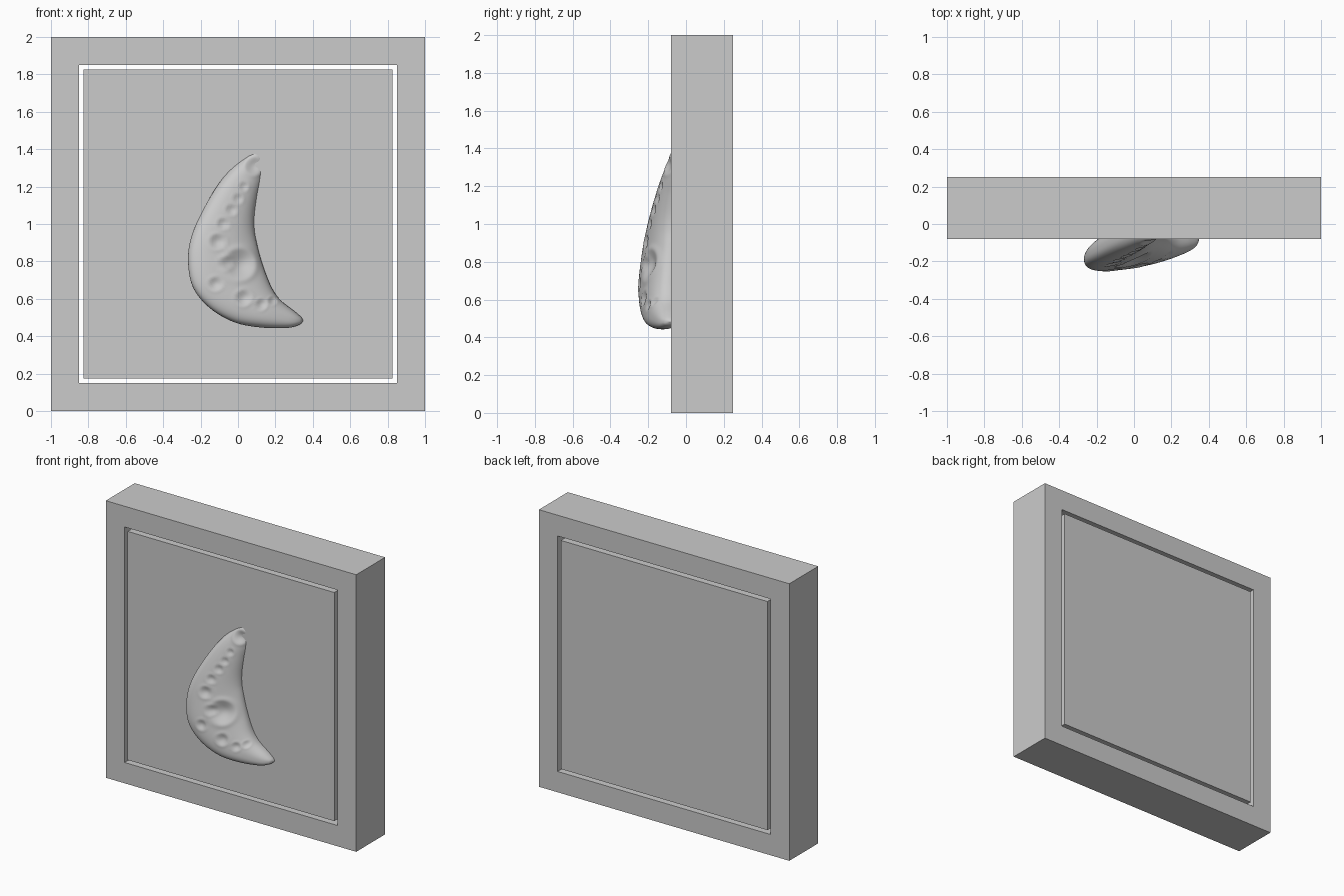
import bpy, bmesh, math
from mathutils import Vector

if "Cube" in bpy.data.objects:
    bpy.data.objects.remove(bpy.data.objects["Cube"])

FRONT, BACK = -0.08, 0.25


def make_object(name, bm):
    bmesh.ops.recalc_face_normals(bm, faces=bm.faces)
    me = bpy.data.meshes.new(name)
    bm.to_mesh(me)
    bm.free()
    ob = bpy.data.objects.new(name, me)
    bpy.context.collection.objects.link(ob)
    return ob


def square(bm, half, y):
    return [bm.verts.new((sx * half, y, 1 + sz * half))
            for sx, sz in ((-1, -1), (1, -1), (1, 1), (-1, 1))]


def bridge(bm, a, b):
    n = len(a)
    for i in range(n):
        j = (i + 1) % n
        bm.faces.new((a[i], a[j], b[j], b[i]))


# Square frame, open in the middle
bm = bmesh.new()
loops = [square(bm, 1.0, FRONT), square(bm, 1.0, BACK),
         square(bm, 0.85, BACK), square(bm, 0.85, FRONT)]
for i in range(4):
    bridge(bm, loops[i], loops[(i + 1) % 4])
make_object("frame", bm)

# Centre panel, separated from the frame by a thin gap
bm = bmesh.new()
a, b = square(bm, 0.825, FRONT), square(bm, 0.825, BACK)
bridge(bm, a, b)
bm.faces.new(a)
bm.faces.new(b)
make_object("panel", bm)

# Crescent stations: outer x, z / inner x, z / half thickness
stations = [
    (0.18, 1.46, 0.19, 1.44, 0.015), (0.09, 1.41, 0.155, 1.37, 0.070),
    (0.00, 1.335, 0.14, 1.25, 0.080), (-0.10, 1.22, 0.11, 1.15, 0.084),
    (-0.19, 1.07, 0.09, 1.05, 0.084), (-0.25, 0.93, 0.088, 0.97, 0.082),
    (-0.267, 0.80, 0.10, 0.90, 0.080), (-0.24, 0.66, 0.12, 0.82, 0.080),
    (-0.15, 0.55, 0.15, 0.73, 0.080), (-0.02, 0.475, 0.185, 0.65, 0.078),
    (0.12, 0.447, 0.23, 0.59, 0.072), (0.26, 0.444, 0.30, 0.535, 0.055),
    (0.325, 0.46, 0.335, 0.505, 0.035), (0.347, 0.48, 0.348, 0.488, 0.008),
]

# Craters on the front: x, z, radius
craters = [
    (0.085, 1.31, 0.05), (0.03, 1.20, 0.028), (0.0, 1.135, 0.03),
    (-0.035, 1.075, 0.033), (-0.08, 1.00, 0.035), (-0.11, 0.905, 0.045),
    (0.01, 0.785, 0.085), (-0.065, 0.79, 0.04), (0.03, 0.605, 0.045),
    (0.125, 0.57, 0.033), (0.185, 0.59, 0.026), (-0.12, 0.68, 0.04),
]


def spline(t):
    i = min(int(t), len(stations) - 2)
    u = t - i
    p = [Vector(stations[max(0, min(len(stations) - 1, i + k))]) for k in (-1, 0, 1, 2)]
    return 0.5 * (2 * p[1] + (p[2] - p[0]) * u
                  + (2 * p[0] - 5 * p[1] + 4 * p[2] - p[3]) * u * u
                  + (3 * p[1] - p[0] - 3 * p[2] + p[3]) * u ** 3)


def crater_depth(x, z):
    d = 0.0
    for cx, cz, r in craters:
        q = math.hypot(x - cx, z - cz) / r
        if q < 1:
            d += 0.3 * r * (1 - q * q) ** 2
        d -= 0.05 * r * math.exp(-((q - 1.05) / 0.2) ** 2)
    return d


def power(v, e):
    return math.copysign(abs(v) ** e, v)


# Tilted crescent moon, lofted and partly sunk into the panel
bm = bmesh.new()
RINGS, SIDES = 170, 80
rings = []
for k in range(RINGS + 1):
    ox, oz, ix, iz, h = spline((len(stations) - 1) * k / RINGS)
    ring = []
    for s in range(SIDES):
        ang = 2 * math.pi * s / SIDES
        w = 0.5 - 0.5 * power(math.cos(ang), 0.85)
        x, z = ox + (ix - ox) * w, oz + (iz - oz) * w
        y = -0.168 + 0.26 * (x + 0.15) + 0.16 * (z - 0.75)
        sn = math.sin(ang)
        y -= h * power(sn, 0.85)
        if sn > 0:
            y += crater_depth(x, z) * min(1, sn * 2)
        ring.append(bm.verts.new((x, y, z)))
    rings.append(ring)
for a, b in zip(rings, rings[1:]):
    bridge(bm, a, b)
bm.faces.new(rings[0])
bm.faces.new(rings[-1])
moon = make_object("crescent_moon", bm)
for p in moon.data.polygons:
    p.use_smooth = True
